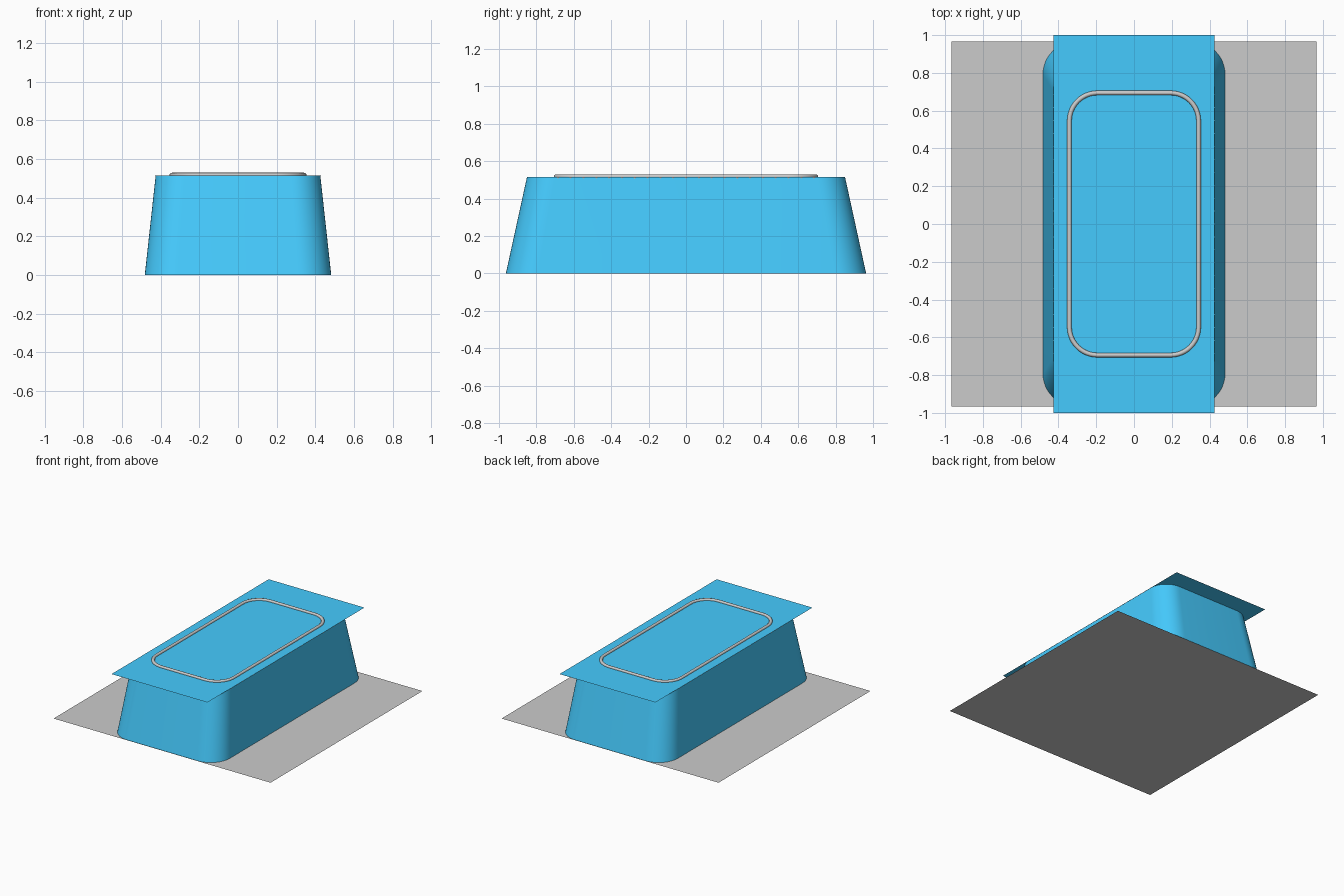
import bpy, bmesh, math
from mathutils import Matrix, Vector

if "Cube" in bpy.data.objects:
    bpy.data.objects.remove(bpy.data.objects["Cube"])

TOP = 0.515

blue = bpy.data.materials.new("blue")
blue.diffuse_color = (0.06, 0.6, 1.0, 1)
blue.use_nodes = True
blue.node_tree.nodes["Principled BSDF"].inputs["Base Color"].default_value = blue.diffuse_color


def rounded_rect(hx, hy, r, steps=12):
    """Counter-clockwise outline of a rounded rectangle."""
    pts = []
    for i, (sx, sy) in enumerate([(1, 1), (-1, 1), (-1, -1), (1, -1)]):
        for k in range(steps + 1):
            a = math.pi / 2 * (i + k / steps)
            pts.append((sx * (hx - r) + r * math.cos(a), sy * (hy - r) + r * math.sin(a)))
    return pts


def finish(name, bm, mat=None):
    bmesh.ops.recalc_face_normals(bm, faces=bm.faces)
    me = bpy.data.meshes.new(name)
    bm.to_mesh(me)
    bm.free()
    ob = bpy.data.objects.new(name, me)
    bpy.context.collection.objects.link(ob)
    if mat:
        me.materials.append(mat)
    return ob


def smooth(ob):
    bpy.ops.object.select_all(action='DESELECT')
    ob.select_set(True)
    bpy.context.view_layer.objects.active = ob
    bpy.ops.object.shade_smooth_by_angle(angle=math.radians(40))


def sheet(name, hx, hy, z, mat=None):
    bm = bmesh.new()
    bm.faces.new([bm.verts.new((x * hx, y * hy, z))
                  for x, y in [(-1, -1), (1, -1), (1, 1), (-1, 1)]])
    bm.normal_update()
    me = bpy.data.meshes.new(name)
    bm.to_mesh(me)
    bm.free()
    ob = bpy.data.objects.new(name, me)
    bpy.context.collection.objects.link(ob)
    if mat:
        me.materials.append(mat)


def bridge(bm, a, b):
    n = len(a)
    for i in range(n):
        bm.faces.new((a[i], a[(i + 1) % n], b[(i + 1) % n], b[i]))


# flat base sheet and overhanging top sheet
sheet("base_sheet", 0.967, 0.967, 0)
sheet("top_sheet", 0.427, 1.0, TOP, blue)

# tapered body wall with rounded corners
bm = bmesh.new()
low = [bm.verts.new((x, y, 0)) for x, y in rounded_rect(0.482, 0.963, 0.17)]
high = [bm.verts.new((v.co.x * 0.883, v.co.y * 0.883, TOP)) for v in low]
bridge(bm, low, high)
smooth(finish("body_wall", bm, blue))

# grey tube ring lying on the top
bm = bmesh.new()
loops = []
R, N = 0.012, 12
for k in range(N):
    a = 2 * math.pi * k / N
    d = R * math.cos(a)
    loops.append([bm.verts.new((x, y, TOP + 0.002 + R * math.sin(a)))
                  for x, y in rounded_rect(0.342 + d, 0.694 + d, 0.148 + d)])
for k in range(N):
    bridge(bm, loops[k], loops[(k + 1) % N])
smooth(finish("top_ring", bm))

# small grey spikes under the rim, following the wall outline
bm = bmesh.new()
hx, hy, r = 0.413, 0.832, 0.147
spots = rounded_rect(hx, hy, r, 3)
spots += [(s * hx, (hy - r) * k / 10) for s in (-1, 1) for k in range(-9, 10)]
spots += [((hx - r) * k / 4, s * hy) for s in (-1, 1) for k in range(-3, 4)]
for x, y in spots:
    bmesh.ops.create_cone(bm, cap_ends=True, segments=12, radius1=0.0005, radius2=0.015,
                          depth=0.09, matrix=Matrix.Translation(Vector((x, y, TOP - 0.0455))))
finish("rim_spikes", bm)
